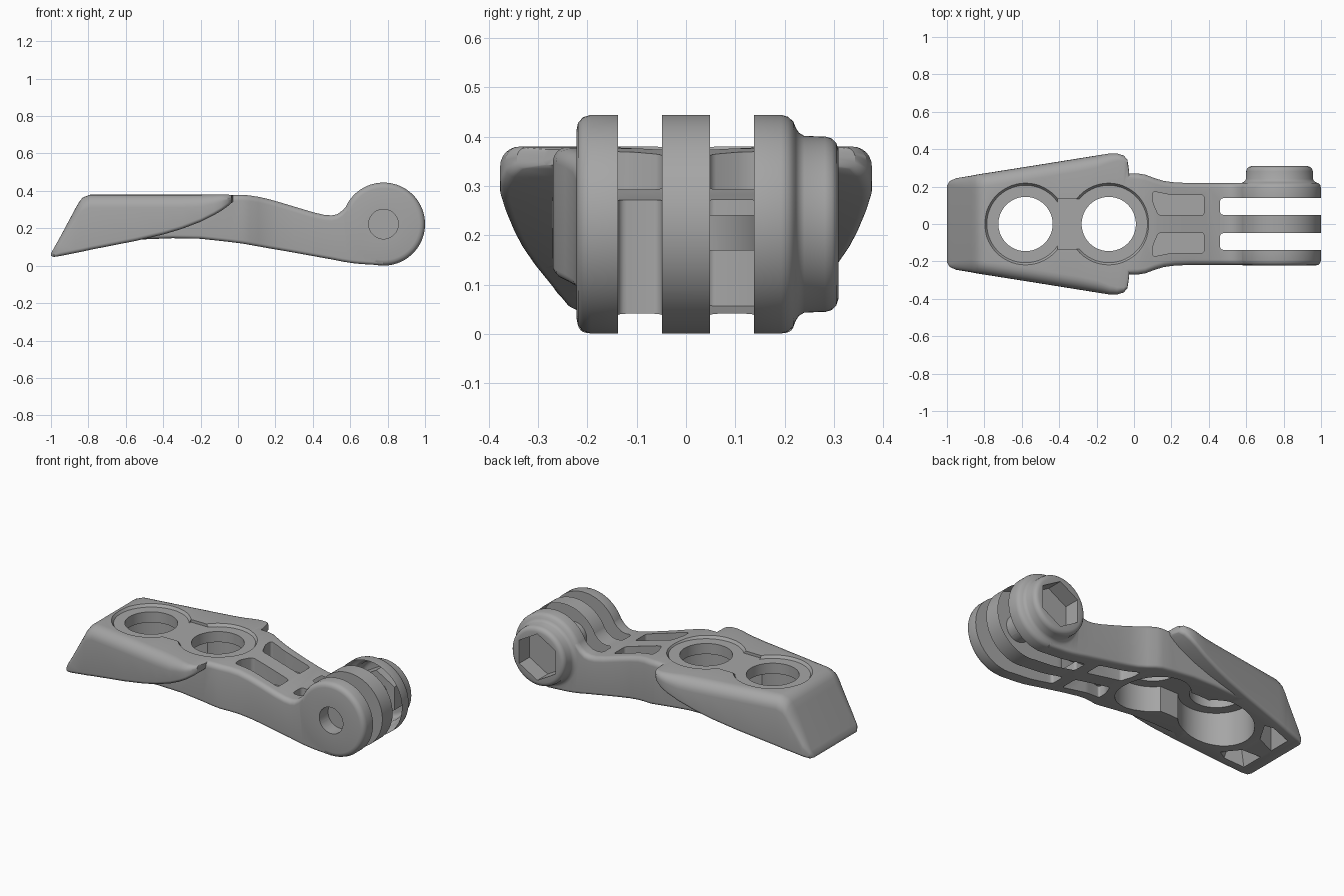
import bpy, bmesh, math
from mathutils import Vector

old = bpy.data.objects.get("Cube")
if old:
    bpy.data.objects.remove(old, do_unlink=True)

mat = bpy.data.materials.new("grey_plastic")
mat.use_nodes = True
grey = (0.38, 0.38, 0.38, 1)
mat.diffuse_color = grey
mat.node_tree.nodes["Principled BSDF"].inputs["Base Color"].default_value = grey


def finish(name, bm):
    bmesh.ops.recalc_face_normals(bm, faces=bm.faces)
    mesh = bpy.data.meshes.new(name)
    bm.to_mesh(mesh)
    bm.free()
    mesh.materials.append(mat)
    ob = bpy.data.objects.new(name, mesh)
    bpy.context.collection.objects.link(ob)
    return ob


def skin(bm, rings):
    """Join closed rings of points and cap both ends."""
    loops = [[bm.verts.new(p) for p in ring] for ring in rings]
    n = len(loops[0])
    for a, b in zip(loops, loops[1:]):
        for i in range(n):
            j = (i + 1) % n
            bm.faces.new((a[i], a[j], b[j], b[i]))
    bm.faces.new(loops[0])
    bm.faces.new(loops[-1])


def section(x, w, zb, zt, r_top, r_low, steps=6):
    """Rounded rectangle across the part at x."""
    h = zt - zb
    rt, rl = min(r_top, h * 0.45), min(r_low, h * 0.3)
    corners = ((w, zt, rt, 0), (-w, zt, rt, 1), (-w, zb, rl, 2), (w, zb, rl, 3))
    pts = []
    for y, z, r, quarter in corners:
        cy = y - math.copysign(r, y)
        cz = z - r if quarter < 2 else z + r
        for k in range(steps + 1):
            a = (quarter + k / steps) * math.pi / 2
            pts.append((x, cy + r * math.cos(a), cz + r * math.sin(a)))
    return pts


def loft(name, stations, r_top, r_low):
    bm = bmesh.new()
    skin(bm, [section(*s, r_top, r_low) for s in stations])
    return finish(name, bm)


def lathe(name, profile, cx, cz, sides=96):
    """Turn (radius, y) pairs around an axis along y."""
    bm = bmesh.new()
    turn = [2 * math.pi * i / sides for i in range(sides)]
    skin(bm, [[(cx + r * math.sin(a), y, cz + r * math.cos(a)) for a in turn]
              for r, y in profile])
    return finish(name, bm)


def prism(name, pts, z0, z1, round_by=0, taper=0):
    """Upright prism, optionally with rounded corners and a narrower top."""
    bm = bmesh.new()
    mid = sum((Vector(p) for p in pts), Vector((0, 0))) / len(pts)
    top = [Vector(p).lerp(mid, taper) for p in pts]
    skin(bm, [[(x, y, z0) for x, y in pts], [(x, y, z1) for x, y in top]])
    if round_by:
        upright = [e for e in bm.edges
                   if abs(e.verts[0].co.z - e.verts[1].co.z) > 0.01]
        bmesh.ops.bevel(bm, geom=upright, offset=round_by, segments=4,
                        profile=0.5, affect='EDGES')
    return finish(name, bm)


def disc(name, cx, r0, r1, z0, z1, sides=72):
    bm = bmesh.new()
    turn = [2 * math.pi * i / sides for i in range(sides)]
    skin(bm, [[(cx + r * math.cos(a), r * math.sin(a), z) for a in turn]
              for r, z in ((r0, z0), (r1, z1))])
    return finish(name, bm)


def box(name, x0, x1, y0, y1, z0, z1, round_by=0):
    return prism(name, [(x0, y0), (x1, y0), (x1, y1), (x0, y1)], z0, z1, round_by)


# Winged plate: x, half width, underside, top
body = loft("mount_body", [
    (-1.0, .205, .052, .065), (-.985, .23, .047, .093), (-.95, .245, .052, .155),
    (-.87, .258, .068, .305), (-.85, .262, .072, .34), (-.83, .266, .076, .365),
    (-.79, .272, .085, .38), (-.55, .31, .132, .38), (-.4, .334, .167, .38),
    (-.3, .35, .197, .38), (-.2, .366, .235, .38), (-.13, .377, .27, .38),
    (-.09, .377, .293, .38), (-.055, .366, .318, .38), (-.035, .343, .335, .378),
    (-.027, .29, .343, .374)], .07, .02)

# Arm
arm = loft("arm", [
    (-.56, .25, .138, .34), (-.5, .268, .141, .35), (-.35, .271, .147, .35),
    (-.2, .271, .144, .35), (-.07, .27, .13, .365), (-.045, .27, .127, .379),
    (.02, .27, .119, .379), (.06, .264, .112, .376), (.11, .245, .103, .368),
    (.16, .23, .094, .357), (.22, .222, .084, .34), (.3, .219, .07, .316),
    (.4, .219, .052, .286), (.46, .219, .041, .272), (.5, .219, .034, .269),
    (.53, .219, .028, .275), (.56, .219, .022, .296), (.585, .219, .018, .325),
    (.61, .219, .014, .357), (.66, .219, .009, .38), (.775, .219, .002, .4)],
    .03, .018)

# Hinge barrel with nut boss
hinge_x, hinge_z = .778, .2225
barrel = lathe("hinge_barrel", [
    (.05, -.222), (.192, -.222), (.206, -.219), (.217, -.209), (.222, -.193),
    (.222, .193), (.218, .207), (.208, .218), (.195, .223), (.186, .229),
    (.179, .24), (.178, .282), (.174, .296), (.165, .305), (.152, .309),
    (.05, .309)], hinge_x, hinge_z)

# Cutters
cuts = [
    lathe("bolt_hole", [(.079, -.5), (.079, .5)], hinge_x, hinge_z, 48),
    lathe("nut_socket", [(.14, .21), (.14, .5)], hinge_x, hinge_z, 6),
    box("top_neck", -.41, -.29, -.135, .135, .364, .5),
    box("under_neck", -.42, -.28, -.13, .13, -.1, .3),
]
for i, cx in enumerate((-.58, -.135)):
    cuts += [disc(f"top_recess_{i}", cx, .207, .222, .364, .385),
             disc(f"under_bore_{i}", cx, .207, .207, -.1, .3),
             disc(f"through_hole_{i}", cx, .145, .145, -.2, .6)]

slot = [(.1, .175), (.1, .12), (.13, .047), (.375, .047), (.375, .155), (.2, .155)]
corner = [(-.94, .03), (-.82, .06), (-.74, .2), (-.8, .225), (-.94, .19)]
for side in (-1, 1):
    mirrored = lambda pts: [(x, y * side) for x, y in pts]
    cuts += [
        prism("arm_pocket_top", mirrored(slot), .24, .6, .015),
        prism("arm_pocket_under", mirrored(slot), -.1, .17, .015),
        prism("corner_pocket", mirrored(corner), .02, .17, 0, .5),
        box("fork_slot", .46, 1.2, *sorted((.049 * side, .138 * side)),
            -.2, .7, .018),
    ]

# Join the solids, then cut
for ob, op in [(arm, 'UNION'), (barrel, 'UNION')] + [(c, 'DIFFERENCE') for c in cuts]:
    mod = body.modifiers.new(ob.name, 'BOOLEAN')
    mod.operation, mod.solver, mod.object = op, 'EXACT', ob
    ob.hide_render = True
bpy.context.view_layer.update()
result = bpy.data.meshes.new_from_object(
    body.evaluated_get(bpy.context.evaluated_depsgraph_get()))
body.modifiers.clear()
body.data = result
result.name = "mount_body"
for ob in [arm, barrel] + cuts:
    bpy.data.objects.remove(ob, do_unlink=True)

bpy.ops.object.select_all(action='DESELECT')
body.select_set(True)
bpy.context.view_layer.objects.active = body
bpy.ops.object.shade_smooth_by_angle(angle=math.radians(32))
